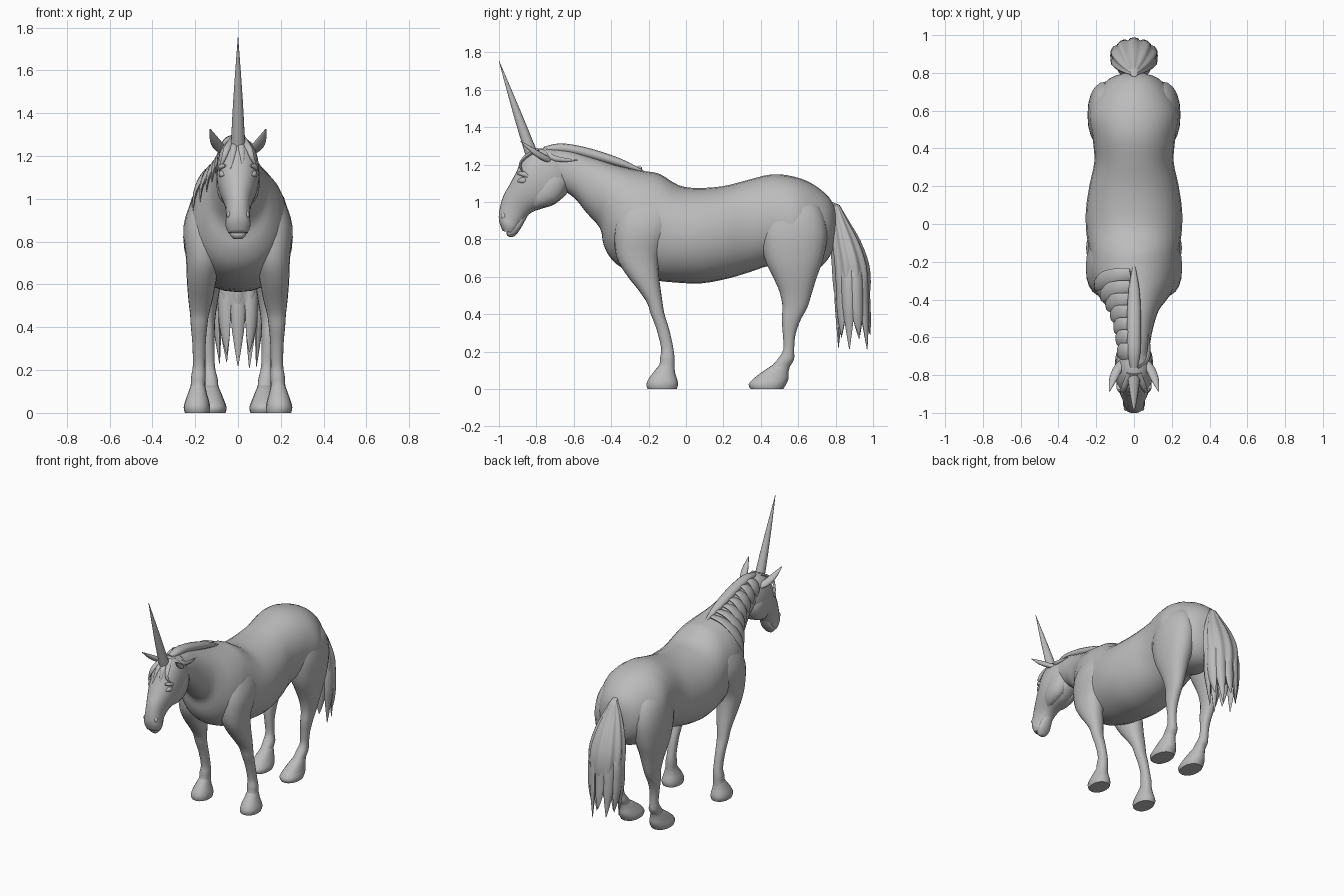
import bpy, bmesh, math
from mathutils import Vector as V

coat = bpy.data.materials.new("grey coat")
coat.diffuse_color = (0.5, 0.5, 0.5, 1)


def spline(rows, t):
    """Catmull-Rom value of a list of number rows at position t."""
    i = min(int(t), len(rows) - 2)
    f = t - i
    p1, p2 = rows[i], rows[i + 1]
    p0, p3 = rows[max(i - 1, 0)], rows[min(i + 2, len(rows) - 1)]
    return [b + 0.5 * f * (c - a + f * (2*a - 5*b + 4*c - d + f * (3*(b - c) + d - a)))
            for a, b, c, d in zip(p0, p1, p2, p3)]


def ring_point(row, ang, power=0.9, ripple=0, waves=0):
    """Row holds centre, up half-axis and side half-axis."""
    c, u, v = V(row[:3]), V(row[3:6]), V(row[6:9])
    sq = lambda k: math.copysign(abs(k) ** power, k)
    r = 1 + ripple * math.cos(waves * ang)
    return c + (u * sq(math.cos(ang)) + v * sq(math.sin(ang))) * r


def loft(name, rows, n=24, steps=3, power=0.9, ripple=0, waves=0, mirror=False, angle=60):
    bm = bmesh.new()
    rings = []
    for k in range((len(rows) - 1) * steps + 1):
        row = spline(rows, k / steps)
        rings.append([bm.verts.new(ring_point(row, 2*math.pi*j/n, power, ripple, waves))
                      for j in range(n)])
    for r, s in zip(rings, rings[1:]):
        for j in range(n):
            bm.faces.new((r[j], r[(j+1) % n], s[(j+1) % n], s[j]))
    bm.faces.new(rings[0])
    bm.faces.new(rings[-1])
    bmesh.ops.recalc_face_normals(bm, faces=bm.faces)
    me = bpy.data.meshes.new(name)
    bm.to_mesh(me)
    bm.free()
    me.materials.append(coat)
    ob = bpy.data.objects.new(name, me)
    bpy.context.collection.objects.link(ob)
    if mirror:
        m = ob.modifiers.new("mirror", 'MIRROR')
        m.use_axis = (True, False, False)
    bpy.ops.object.select_all(action='DESELECT')
    bpy.context.view_layer.objects.active = ob
    ob.select_set(True)
    bpy.ops.object.shade_smooth_by_angle(angle=math.radians(angle))
    return ob


def side_row(ya, za, yb, zb, hw, x=0):
    """Ring spanning two points of the side profile, with a half-width."""
    return [x, (ya+yb)/2, (za+zb)/2, 0, (ya-yb)/2, (za-zb)/2, hw, 0, 0]


def leg_row(z, yf, yb, x, hw):
    return side_row(yf, z, yb, z, hw, x)


def lock(name, pts, wide, sizes, thick=0.4, mirror=False, n=8):
    """Flat tapered strand along points; wide is its broad direction."""
    rows = []
    for i, p in enumerate(pts):
        d = V(pts[min(i+1, len(pts)-1)]) - V(pts[max(i-1, 0)])
        w = V(wide) - d * (V(wide).dot(d) / d.length_squared)
        w = w.normalized()
        t = d.normalized().cross(w)
        rows.append([*p, *(w * sizes[i]), *(t * sizes[i] * thick)])
    return loft(name, rows, n=n, power=1, mirror=mirror)


# Trunk and neck
trunk = [side_row(*r) for r in (
    (.805, .95, .80, .82, .04), (.765, 1.025, .775, .72, .13), (.68, 1.095, .70, .64, .195),
    (.58, 1.135, .58, .63, .24), (.46, 1.148, .46, .66, .22), (.32, 1.115, .34, .625, .21),
    (.20, 1.085, .22, .59, .235), (.06, 1.075, .08, .565, .255), (-.04, 1.09, -.06, .57, .252),
    (-.14, 1.15, -.18, .585, .235), (-.22, 1.165, -.31, .63, .23), (-.30, 1.18, -.395, .69, .205),
    (-.38, 1.20, -.44, .77, .165), (-.46, 1.225, -.46, .86, .13), (-.54, 1.25, -.53, .94, .105),
    (-.62, 1.275, -.59, 1.015, .09), (-.70, 1.285, -.65, 1.06, .08))]
loft("trunk_and_neck", trunk, n=28, power=.95)

# Head with muzzle, jaw, eyes and nostrils
loft("head", [side_row(*r) for r in (
    (-.68, 1.28, -.61, 1.14, .06), (-.79, 1.285, -.625, 1.06, .09), (-.865, 1.24, -.70, .99, .1),
    (-.905, 1.165, -.77, .965, .092), (-.945, 1.09, -.825, .945, .075),
    (-.978, 1.03, -.86, .91, .06), (-.997, .96, -.885, .875, .056),
    (-1.0, .90, -.90, .85, .058), (-.98, .845, -.915, .835, .045))])
loft("lower_lip", [side_row(*r) for r in (
    (-.92, .92, -.85, .92, .035), (-.95, .86, -.88, .865, .045),
    (-.96, .83, -.90, .835, .038), (-.945, .812, -.92, .815, .02))], n=14)
loft("cheek", [side_row(*r, .045) for r in (
    (-.72, 1.19, -.66, 1.17, .005), (-.77, 1.16, -.635, 1.10, .048),
    (-.81, 1.10, -.68, 1.01, .055), (-.83, 1.04, -.76, .975, .04), (-.85, .99, -.82, .965, .005))],
    n=16, power=1, mirror=True)
lock("brow", [(.06, -.90, 1.155), (.08, -.87, 1.15), (.083, -.83, 1.13)],
     (0, .3, 1), (.006, .014, .006), .9, True)
lock("eye", [(.066, -.90, 1.11), (.073, -.88, 1.115), (.075, -.86, 1.115), (.072, -.84, 1.11)],
     (0, 0, 1), (.003, .016, .016, .003), .9, True)
lock("nostril", [(.035, -.975, .95), (.043, -.975, .925), (.04, -.965, .90)],
     (0, 1, 0), (.005, .015, .005), .8, True)

# Ears and horn
lock("ear", [(.05, -.72, 1.22), (.085, -.765, 1.24), (.11, -.82, 1.275), (.13, -.885, 1.325)],
     (.7, .3, -.4), (.02, .026, .022, .003), .65, True, 12)
lock("horn", [(0, -.82, 1.24), (0, -.90, 1.467), (0, -1.0, 1.755)],
     (1, 0, 0), (.034, .022, .001), 1, n=16)

# Front legs
loft("front_leg", [leg_row(*r) for r in (
    (.07, -.165, -.06, .19, .042), (.13, -.142, -.062, .187, .034), (.17, -.138, -.062, .185, .034),
    (.22, -.133, -.068, .182, .029), (.32, -.158, -.09, .182, .031), (.40, -.188, -.115, .182, .038),
    (.46, -.208, -.125, .18, .044), (.53, -.255, -.135, .175, .057), (.62, -.325, -.145, .17, .069),
    (.72, -.375, -.14, .163, .08), (.87, -.38, -.07, .16, .095),
    (1.0, -.34, -.08, .13, .08), (1.08, -.27, -.16, .09, .04))], n=20, mirror=True)
loft("front_hoof", [leg_row(*r) for r in (
    (.0, -.205, -.05, .19, .058), (.025, -.212, -.042, .192, .062), (.055, -.2, -.048, .191, .056),
    (.085, -.178, -.058, .19, .046), (.13, -.142, -.063, .187, .033))],
    n=16, steps=2, mirror=True, angle=50)

# Hind legs
loft("hind_leg", [leg_row(*r) for r in (
    (.08, .42, .54, .125, .045), (.12, .455, .555, .127, .036), (.16, .49, .578, .13, .035),
    (.21, .52, .578, .135, .028), (.29, .518, .585, .14, .03), (.37, .512, .613, .145, .036),
    (.44, .516, .65, .148, .042), (.52, .50, .675, .15, .056), (.60, .465, .70, .152, .072),
    (.70, .42, .735, .15, .09), (.84, .40, .755, .145, .1),
    (.97, .44, .72, .125, .09), (1.06, .51, .64, .08, .04))], n=20, mirror=True)
loft("hind_hoof", [leg_row(*r) for r in (
    (.0, .345, .52, .12, .062), (.025, .335, .535, .12, .067), (.055, .36, .548, .121, .058),
    (.09, .405, .548, .124, .047), (.13, .465, .558, .127, .033))],
    n=16, steps=2, mirror=True, angle=50)

# Tail: ridged upper mass and pointed locks around it
loft("tail_mass", [side_row(*r) for r in (
    (.82, .985, .78, 1.0, .02), (.868, .90, .775, .91, .06), (.93, .79, .775, .79, .1),
    (.975, .66, .785, .66, .122), (.98, .53, .795, .53, .108), (.95, .43, .82, .43, .06))],
    n=60, ripple=.06, waves=10, power=1)
for i in range(10):
    a = 2 * math.pi * i / 10
    s, c = math.sin(a), math.cos(a)
    tip = .25 + .04 * math.cos(3 * i)
    lock("tail_lock", [(s*.07, .86 + c*.055, .78), (s*.105, .885 + c*.07, .62),
                       (s*.108, .89 + c*.075, .47), (s*.10, .895 + c*.078, .37),
                       (s*.09, .90 + c*.085, tip)],
         (c, -s, 0), (.006, .034, .034, .026, .002), .6)

# Mane: crest roll, draped locks on the left, one strand on the right
lock("mane_crest", [(0, -.22, 1.16), (0, -.34, 1.205), (0, -.46, 1.243), (0, -.58, 1.275),
                    (0, -.68, 1.288), (0, -.76, 1.28)],
     (1, 0, 0), (.006, .028, .036, .036, .034, .02), .75, n=12)
for i in range(7):
    s = 10.6 + i * .82
    path = []
    for k, a in enumerate((.05, .4, .8, 1.2, 1.55)):
        p = ring_point(spline(trunk, min(s + .1 * k, 16)), -a, .95)
        path.append((p.x - .005, p.y, p.z + .005))
    lock("mane_lock", path, (0, 1, .25), (.035, .046, .046, .032, .003), .3)
lock("right_strand", [(.02, -.76, 1.285), (.07, -.72, 1.24), (.08, -.65, 1.225),
                      (.075, -.58, 1.225)], (0, .2, 1), (.01, .015, .011, .002), .7)

# Forelock strands
for x, tip in ((-.05, (-.09, -.87, 1.13)), (-.02, (-.035, -.91, 1.14)),
               (.015, (.02, -.906, 1.15)), (.05, (.09, -.86, 1.14))):
    lock("forelock", [(x*.5, -.79, 1.28), (x, -.86, 1.24), (x*1.3, -.887, 1.195), tip],
         (1, 0, 0), (.016, .016, .011, .002), .6)
